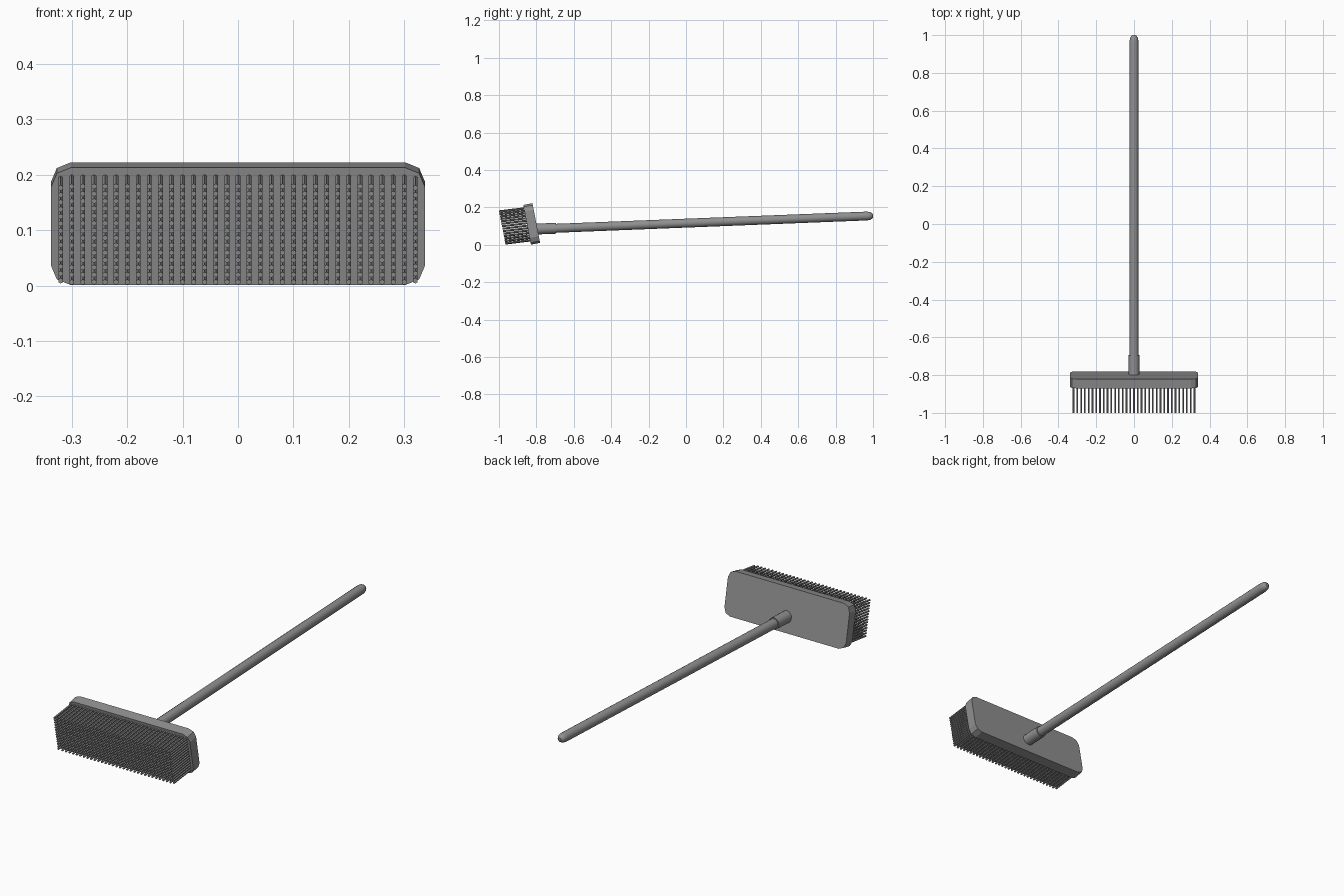
import bpy, bmesh, math
from mathutils import Matrix, Vector

if "Cube" in bpy.data.objects:
    bpy.data.objects.remove(bpy.data.objects["Cube"])

TILT = math.radians(11)
HEAD = Matrix.Translation((0, -0.825, 0.1115)) @ Matrix.Rotation(TILT, 4, 'X')

# Dark grey finish shared by every part
dark = bpy.data.materials.new("dark_grey")
dark.diffuse_color = (0.28, 0.28, 0.28, 1)
dark.use_nodes = True
dark.node_tree.nodes["Principled BSDF"].inputs["Base Color"].default_value = dark.diffuse_color


def add_object(name, bm, smooth=False):
    bmesh.ops.recalc_face_normals(bm, faces=bm.faces)
    mesh = bpy.data.meshes.new(name)
    bm.to_mesh(mesh)
    bm.free()
    mesh.materials.append(dark)
    obj = bpy.data.objects.new(name, mesh)
    bpy.context.collection.objects.link(obj)
    if smooth:
        bpy.ops.object.select_all(action='DESELECT')
        obj.select_set(True)
        bpy.context.view_layer.objects.active = obj
        bpy.ops.object.shade_smooth_by_angle(angle=math.radians(35))
    return obj


def turned_rod(name, start, end, profile, sides=16):
    """Spin (radius, distance) pairs around the line from start to end."""
    bm = bmesh.new()
    rings = []
    for r, d in profile:
        rings.append([bm.verts.new((r * math.cos(2 * math.pi * i / sides),
                                    r * math.sin(2 * math.pi * i / sides), d))
                      for i in range(sides)])
    for a, b in zip(rings, rings[1:]):
        for i in range(sides):
            j = (i + 1) % sides
            bm.faces.new((a[i], a[j], b[j], b[i]))
    bm.faces.new(rings[0])
    bm.faces.new(rings[-1])
    turn = (end - start).to_track_quat('Z', 'Y').to_matrix().to_4x4()
    bm.transform(Matrix.Translation(start) @ turn)
    return add_object(name, bm, smooth=True)


# Head board: tilted slab with two-step rounded corners
bm = bmesh.new()
bmesh.ops.create_cube(bm, size=1, matrix=Matrix.Diagonal((0.675, 0.05, 0.216, 1)))
corners = [e for e in bm.edges
           if abs(e.verts[0].co.y - e.verts[1].co.y) > 0.01]
bmesh.ops.bevel(bm, geom=corners, offset=0.036, segments=2, profile=0.5,
                affect='EDGES')
bm.transform(HEAD)
add_object("head_board", bm)

# Bristles: dense grid of thin rods rooted in the front of the board
COLS, ROWS, LENGTH = 33, 14, 0.135
direction = Vector((0, -math.cos(math.radians(7)), -math.sin(math.radians(7))))
aim = direction.to_track_quat('Z', 'Y').to_matrix().to_4x4()
bm = bmesh.new()
for c in range(COLS):
    x = -0.32 + 0.64 * c / (COLS - 1)
    for r in range(ROWS):
        v = -0.086 + 0.176 * r / (ROWS - 1)
        # Outermost columns follow the rounded board corners
        if c in (0, COLS - 1):
            v *= 0.97
        root = HEAD @ Vector((x, -0.024, v))
        place = Matrix.Translation(root + direction * LENGTH / 2) @ aim
        bmesh.ops.create_cone(bm, cap_ends=True, segments=6, radius1=0.005,
                              radius2=0.005, depth=LENGTH, matrix=place)
add_object("bristles", bm)

# Handle with rounded grip end, and the socket that holds it
start, end = Vector((0, -0.80, 0.084)), Vector((0, 1.0, 0.155))
span = (end - start).length
turned_rod("handle", start, end,
           [(0.024, 0.0), (0.0235, span - 0.032), (0.021, span - 0.016),
            (0.015, span - 0.005), (0.008, span)])
turned_rod("handle_socket", start, end, [(0.029, 0.0), (0.029, 0.105)])
